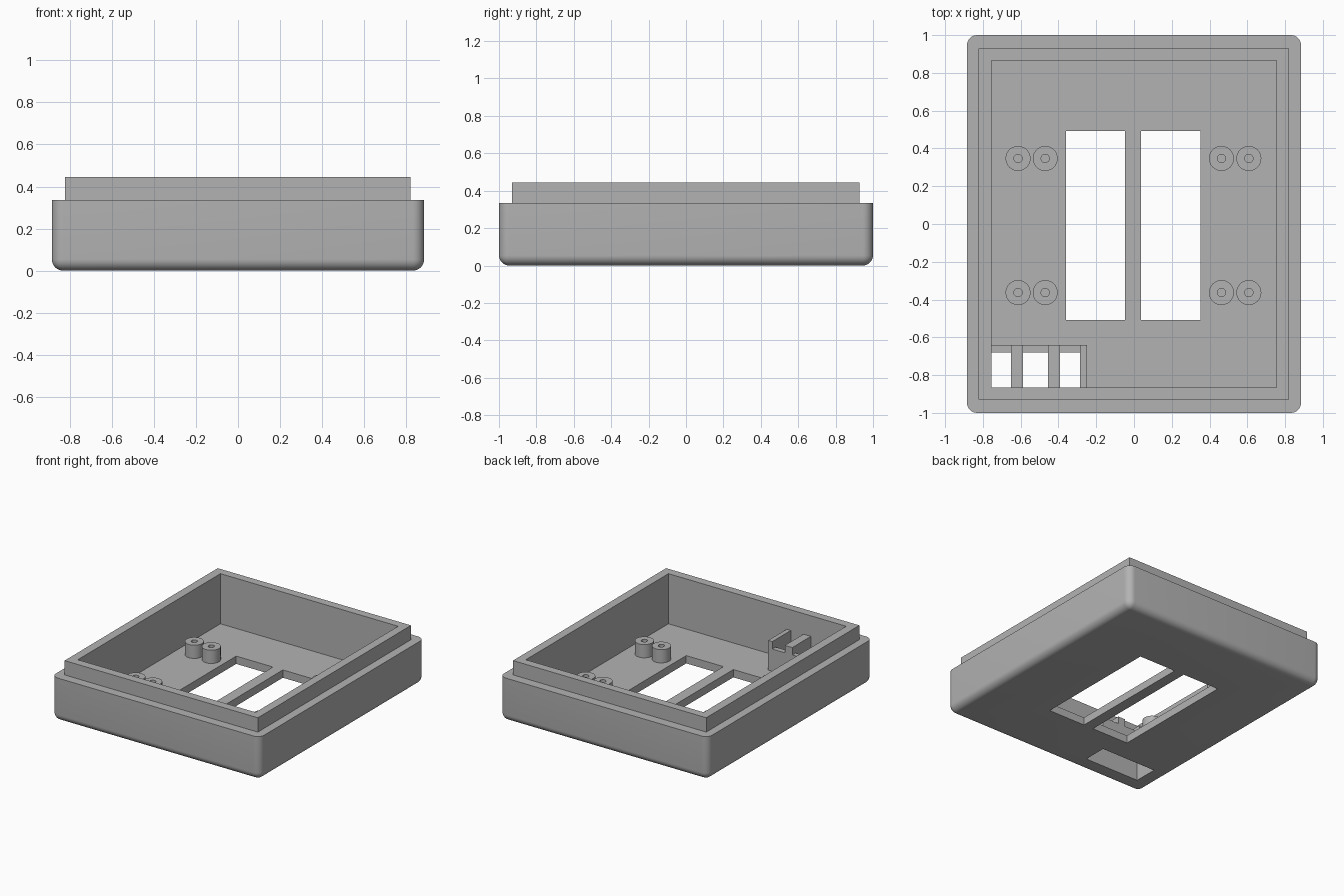
import bpy
import bmesh
import math
from mathutils import Matrix, Vector

old = bpy.data.objects.get("Cube")
if old:
    bpy.data.objects.remove(old, do_unlink=True)

# Single grey plastic
GREY = (0.45, 0.45, 0.45, 1)
plastic = bpy.data.materials.new("grey plastic")
plastic.use_nodes = True
plastic.diffuse_color = GREY
plastic.node_tree.nodes["Principled BSDF"].inputs["Base Color"].default_value = GREY

FLOOR, RIM, TOP = 0.06, 0.335, 0.445
WALL_X, WALL_Y = 0.755, 0.865


def finish(bm, name):
    bmesh.ops.recalc_face_normals(bm, faces=bm.faces)
    mesh = bpy.data.meshes.new(name)
    bm.to_mesh(mesh)
    bm.free()
    mesh.materials.append(plastic)
    obj = bpy.data.objects.new(name, mesh)
    bpy.context.collection.objects.link(obj)
    return obj


def box(name, x, y, z, radius=0):
    """Box from (min, max) ranges; a radius rounds all edges but the top rim."""
    bm = bmesh.new()
    size = Vector((x[1] - x[0], y[1] - y[0], z[1] - z[0]))
    centre = Vector((sum(x), sum(y), sum(z))) / 2
    bmesh.ops.create_cube(bm, size=1, matrix=Matrix.Translation(centre) @ Matrix.Diagonal(size).to_4x4())
    if radius:
        edges = [e for e in bm.edges if min(v.co.z for v in e.verts) < centre.z]
        bmesh.ops.bevel(bm, geom=edges, offset=radius, segments=8, profile=0.5, affect="EDGES")
    return finish(bm, name)


def smooth(obj):
    bpy.ops.object.select_all(action="DESELECT")
    obj.select_set(True)
    bpy.context.view_layer.objects.active = obj
    bpy.ops.object.shade_smooth_by_angle(angle=math.radians(30))


def combine(target, tool, operation):
    mod = target.modifiers.new("cut", "BOOLEAN")
    mod.operation, mod.object, mod.solver = operation, tool, "EXACT"
    bpy.context.view_layer.objects.active = target
    bpy.ops.object.modifier_apply(modifier=mod.name)
    bpy.data.objects.remove(tool, do_unlink=True)


# Tray with rounded base and a stepped lip
tray = box("tray", (-0.885, 0.885), (-1, 1), (0, RIM), 0.055)
combine(tray, box("lip", (-0.822, 0.82), (-0.93, 0.928), (0.2, TOP)), "UNION")
combine(tray, box("cavity", (-WALL_X, WALL_X), (-WALL_Y, WALL_Y), (FLOOR, 1)), "DIFFERENCE")

# Two long windows and the small port in the floor
for x in ((-0.36, -0.047), (0.037, 0.353)):
    combine(tray, box("window", x, (-0.507, 0.492), (-1, 0.2)), "DIFFERENCE")
combine(tray, box("port", (-WALL_X, -0.285), (-WALL_Y, -0.68), (-1, 0.2)), "DIFFERENCE")
smooth(tray)


# Hollow screw posts in pairs
def post(name, x, y):
    bm = bmesh.new()
    ring = [(0.022, FLOOR), (0.022, 0.162), (0.066, 0.162), (0.066, FLOOR)]
    verts = [bm.verts.new((r, 0, z)) for r, z in ring]
    edges = [bm.edges.new((verts[i], verts[i - 1])) for i in range(4)]
    bmesh.ops.spin(bm, geom=verts + edges, cent=(0, 0, 0), axis=(0, 0, 1),
                   angle=math.tau, steps=40, use_merge=True)
    bmesh.ops.remove_doubles(bm, verts=bm.verts, dist=0.0001)
    obj = finish(bm, name)
    obj.location = (x, y, 0)
    smooth(obj)


for end, y in (("back", 0.347), ("front", -0.363)):
    for i, x in enumerate((-0.614, -0.47, 0.463, 0.608)):
        post(f"{end}_post_{i + 1}", x, y)

# Port holder: low back wall, end wall and two raised ribs
BLOCK = 0.287
box("holder_back_wall", (-WALL_X, -0.285), (-0.68, -0.64), (FLOOR, 0.23))
box("holder_end_wall", (-0.285, -0.25), (-WALL_Y, -0.64), (FLOOR, BLOCK))
for i, x in enumerate(((-0.652, -0.588), (-0.455, -0.392))):
    box(f"holder_rib_{i + 1}", x, (-WALL_Y, -0.64), (0.18, BLOCK))
